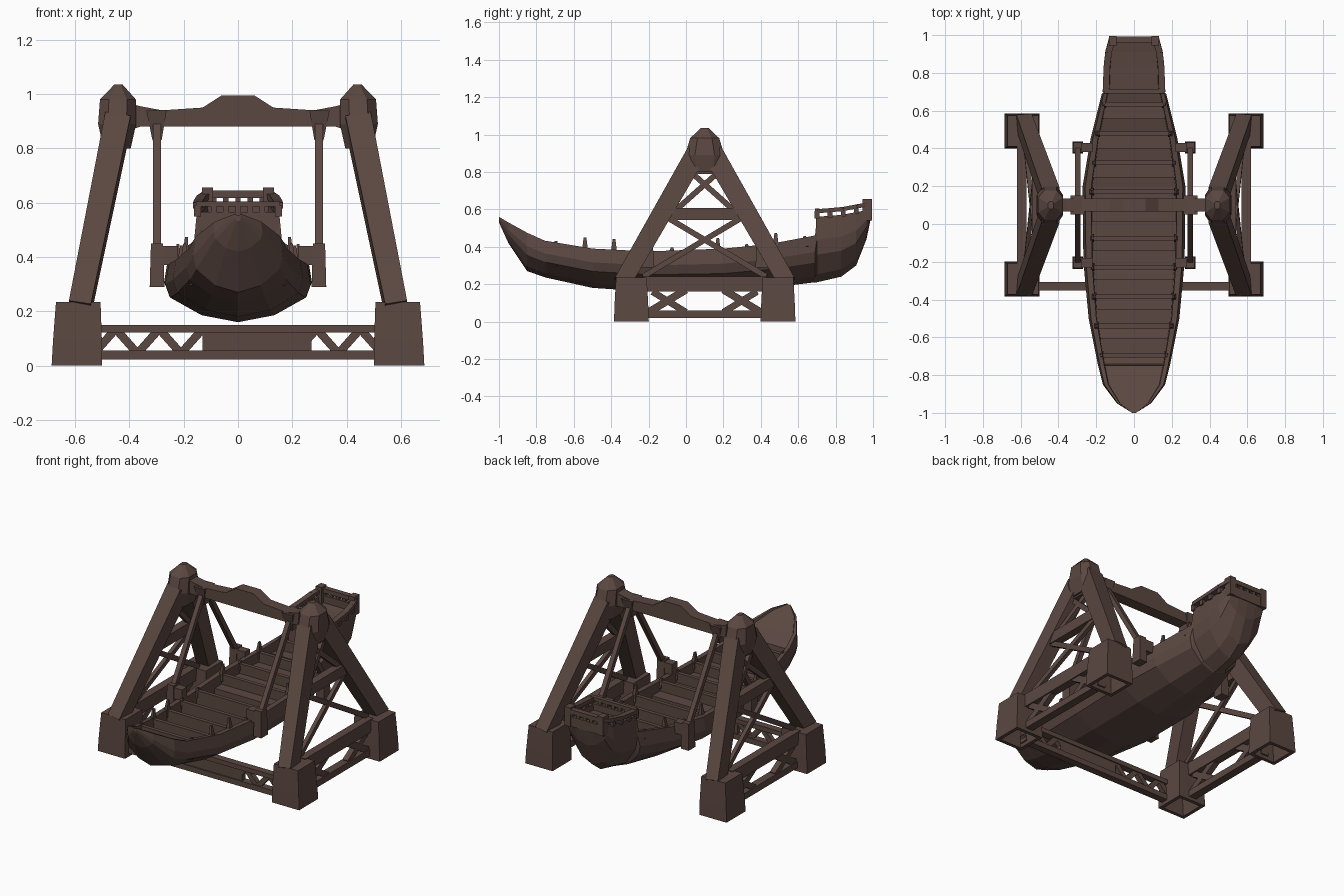
import bpy, bmesh
from mathutils import Vector

cube = bpy.data.objects.get("Cube")
if cube:
    bpy.data.objects.remove(cube, do_unlink=True)

brown = bpy.data.materials.new("dark_brown")
brown.use_nodes = True
colour = (0.105, 0.064, 0.053, 1)
brown.diffuse_color = colour
brown.node_tree.nodes["Principled BSDF"].inputs["Base Color"].default_value = colour

X, Y, Z = Vector((1, 0, 0)), Vector((0, 1, 0)), Vector((0, 0, 1))
AXLE_Y = 0.1


def loft(name, rings):
    """Skin a list of equal closed rings and cap both ends."""
    bm = bmesh.new()
    loops = [[bm.verts.new(p) for p in ring] for ring in rings]
    count = len(loops[0])
    for a, b in zip(loops, loops[1:]):
        for i in range(count):
            j = (i + 1) % count
            bm.faces.new((a[i], a[j], b[j], b[i]))
    bm.faces.new(loops[0][::-1])
    bm.faces.new(loops[-1])
    bmesh.ops.recalc_face_normals(bm, faces=bm.faces)
    mesh = bpy.data.meshes.new(name)
    bm.to_mesh(mesh)
    bm.free()
    mesh.materials.append(brown)
    obj = bpy.data.objects.new(name, mesh)
    bpy.context.scene.collection.objects.link(obj)


def beam(name, start, end, wide, deep, ref=X, taper=1.0):
    """Square bar between two points; wide is measured along ref."""
    start, end = Vector(start), Vector(end)
    d = (end - start).normalized()
    u = (ref - d * ref.dot(d)).normalized()
    v = d.cross(u)
    rings = []
    for p, s in ((start, 0.5), (end, 0.5 * taper)):
        rings.append([p + u * wide * s * i + v * deep * s * j
                      for i, j in ((-1, -1), (1, -1), (1, 1), (-1, 1))])
    loft(name, rings)


def box(name, x0, x1, y0, y1, z0, z1):
    y, z = (y0 + y1) / 2, (z0 + z1) / 2
    beam(name, (x0, y, z), (x1, y, z), y1 - y0, z1 - z0, Y)


# Hull stations: y, half width, keel height, gunwale height, deck height
stations = [
    (-1.0, 0.01, 0.53, 0.56, 0.555), (-0.95, 0.09, 0.42, 0.53, 0.52),
    (-0.85, 0.165, 0.27, 0.475, 0.46), (-0.75, 0.19, 0.235, 0.43, 0.42),
    (-0.74, 0.192, 0.233, 0.43, 0.31), (-0.5, 0.24, 0.18, 0.39, 0.27),
    (-0.2, 0.268, 0.16, 0.375, 0.25), (0.2, 0.272, 0.16, 0.39, 0.25),
    (0.45, 0.23, 0.18, 0.415, 0.29), (0.69, 0.17, 0.21, 0.46, 0.35),
    (0.7, 0.16, 0.21, 0.56, 0.525), (0.83, 0.155, 0.24, 0.57, 0.535),
    (0.91, 0.145, 0.3, 0.585, 0.545), (0.965, 0.13, 0.44, 0.595, 0.555),
    (0.99, 0.12, 0.56, 0.6, 0.56),
]


def hull_at(y):
    for a, b in zip(stations, stations[1:]):
        if a[0] <= y <= b[0]:
            t = (y - a[0]) / (b[0] - a[0])
            return [m + (n - m) * t for m, n in zip(a, b)]


def hull_ring(y, w, keel, top, deck):
    h = top - keel
    half = [(0.5 * w, keel + 0.12 * h), (0.93 * w, keel + 0.42 * h), (w, keel + 0.65 * h),
            (0.95 * w, top), (0.83 * w, top), (0.81 * w, deck)]
    pts = [(0, keel)] + half + [(-x, z) for x, z in reversed(half)]
    return [(x, y, z) for x, z in pts]


loft("ship_hull", [hull_ring(*s) for s in stations])

# Passenger benches, backs on the outer side of each row
for k in range(9):
    y = -0.65 + k * 0.155
    _, w, _, top, deck = hull_at(y)
    side = -1 if y < 0 else 1
    w *= 0.84
    box("bench_seat", -w, w, y - 0.035, y + 0.045, deck, top - 0.06)
    yb = y + side * 0.045
    box("bench_back", -w, w, yb - 0.012, yb + 0.012, deck, top)
    for s in (-1, 1):
        rise = 0.06 if k in (1, 2, 5, 7) else 0.015
        beam("bench_arm", (s * w, yb, top - 0.04), (s * w * 0.97, yb, top + rise),
             0.03, 0.04, X, 0.35)

# Stern railing on the raised rear deck
for s in (-1, 1):
    last = None
    for y in (0.7, 0.77, 0.84, 0.91, 0.975):
        _, w, _, top, _ = hull_at(y)
        p = Vector((s * w * 0.93, y, top - 0.01))
        q = p + Z * 0.04
        beam("stern_rail_post", p, q, 0.025, 0.025)
        if last:
            beam("stern_rail", last, q, 0.034, 0.022)
        last = q
    box("stern_rail_corner", s * 0.112 - 0.02, s * 0.112 + 0.02, 0.945, 0.995, 0.54, 0.655)
box("stern_back_wall", -0.11, 0.11, 0.965, 0.99, 0.54, 0.6)
box("stern_back_rail", -0.11, 0.11, 0.96, 0.993, 0.618, 0.645)
box("stern_front_wall", -0.15, 0.15, 0.695, 0.715, 0.5, 0.565)
box("stern_front_rail", -0.155, 0.155, 0.69, 0.715, 0.585, 0.605)
for k in range(-2, 3):
    x = k * 0.045
    box("stern_back_post", x - 0.01, x + 0.01, 0.968, 0.988, 0.59, 0.625)
    box("stern_front_post", x - 0.01, x + 0.01, 0.695, 0.712, 0.555, 0.59)

# Support towers on both sides
for s in (-1, 1):
    for d in (-1, 1):
        # Foot block, hollow underneath
        foot = []
        for half, x, z in ((0.06, 0.588, 0.12), (0.072, 0.593, 0), (0.093, 0.593, 0),
                           (0.09, 0.591, 0.09), (0.082, 0.588, 0.235)):
            foot.append([(s * x + half * i, AXLE_Y + d * 0.392 + half * j, z)
                         for i, j in ((-1, -1), (1, -1), (1, 1), (-1, 1))])
        loft("tower_foot", foot)
        beam("tower_leg", (s * 0.582, AXLE_Y + d * 0.44, 0.21),
             (s * 0.442, AXLE_Y + d * 0.045, 0.9), 0.082, 0.095, X, 1.15)

    # Faceted tower head
    rings = []
    for z, x, a, b in ((0.8, 0.445, 0.05, 0.095), (0.89, 0.445, 0.07, 0.105),
                       (0.98, 0.442, 0.066, 0.078), (1.035, 0.44, 0.015, 0.02)):
        rings.append([(s * x + a * i, AXLE_Y + b * j, z) for i, j in
                      ((1, 0.5), (0.5, 1), (-0.5, 1), (-1, 0.5),
                       (-1, -0.5), (-0.5, -1), (0.5, -1), (1, -0.5))])
    loft("tower_head", rings)

    # Tower cross members: x, half span, height, thickness
    for x, span, z, thick in ((0.595, 0.33, 0.2, 0.08), (0.595, 0.33, 0.04, 0.04),
                              (0.515, 0.22, 0.575, 0.065), (0.46, 0.09, 0.81, 0.04)):
        beam("tower_crossbar", (s * x, AXLE_Y - span, z), (s * x, AXLE_Y + span, z), 0.05, thick)
    for d in (-1, 1):
        beam("lower_brace", (s * 0.575, AXLE_Y - d * 0.33, 0.24),
             (s * 0.52, AXLE_Y + d * 0.19, 0.55), 0.024, 0.03)
        beam("upper_brace", (s * 0.51, AXLE_Y - d * 0.15, 0.6),
             (s * 0.465, AXLE_Y + d * 0.075, 0.8), 0.024, 0.03)
        beam("base_brace", (s * 0.595, AXLE_Y + d * 0.3, 0.05),
             (s * 0.595, AXLE_Y + d * 0.1, 0.17), 0.035, 0.04)
        beam("base_brace", (s * 0.595, AXLE_Y + d * 0.28, 0.16),
             (s * 0.595, AXLE_Y + d * 0.1, 0.05), 0.035, 0.035)

        # Hanger rod and its bracket on the hull
        end = Vector((s * 0.298, AXLE_Y + d * 0.305, 0.42))
        beam("hanger_rod", (s * 0.298, AXLE_Y + d * 0.015, 0.9), end, 0.028, 0.028)
        beam("hanger_bracket", end + Z * 0.03, end - Z * 0.13, 0.045, 0.055, X, 1.2)
        box("bracket_link", s * 0.22, s * 0.3, end.y - 0.025, end.y + 0.025, 0.37, 0.44)
    beam("hanger_top", (s * 0.3, AXLE_Y, 0.94), (s * 0.298, AXLE_Y, 0.83), 0.075, 0.1, X, 0.45)

# Axle beam with a raised centre and flared ends
profile = [(-0.42, 0.86, 0.97), (-0.36, 0.88, 0.955), (-0.28, 0.88, 0.94), (-0.13, 0.88, 0.95),
           (-0.06, 0.88, 0.995)]
profile += [(-x, lo, hi) for x, lo, hi in reversed(profile)]
loft("axle_beam", [[(x, AXLE_Y - 0.035, lo), (x, AXLE_Y + 0.035, lo),
                    (x, AXLE_Y + 0.035, hi), (x, AXLE_Y - 0.035, hi)] for x, lo, hi in profile])

# Front ground truss joining the towers
TRUSS_Y = -0.33
box("truss_top_rail", -0.53, 0.53, TRUSS_Y - 0.022, TRUSS_Y + 0.022, 0.122, 0.15)
box("truss_bottom_rail", -0.53, 0.53, TRUSS_Y - 0.022, TRUSS_Y + 0.022, 0.022, 0.055)
box("truss_centre_plate", -0.13, 0.27, TRUSS_Y - 0.015, TRUSS_Y + 0.015, 0.04, 0.14)
for s in (-1, 1):
    for k in range(5):
        x = s * (0.13 + k * 0.08)
        lo, hi = (0.045, 0.135) if k % 2 else (0.135, 0.045)
        beam("truss_diagonal", (x, TRUSS_Y, lo), (x + s * 0.08, TRUSS_Y, hi), 0.03, 0.03, Y)
